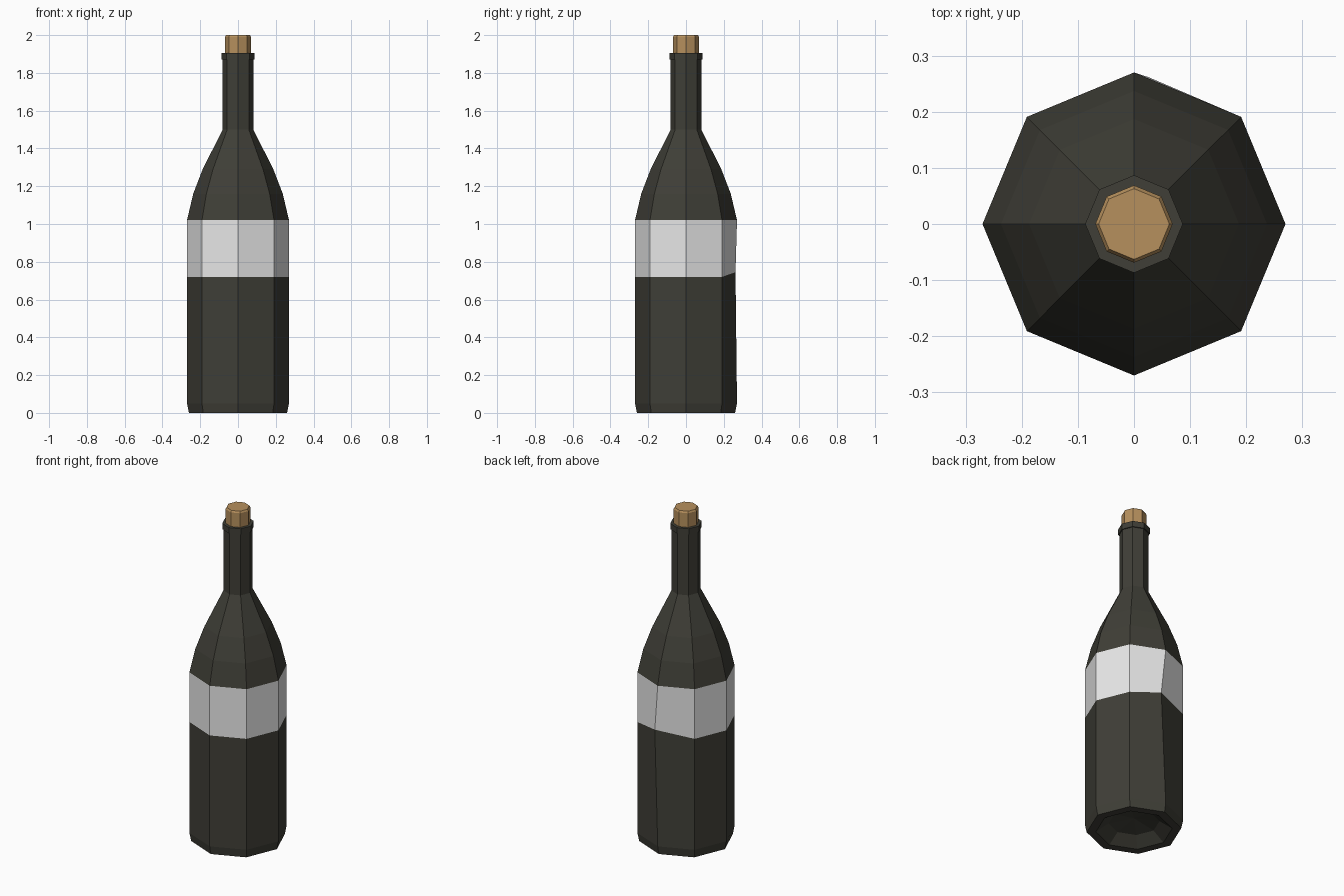
import bpy, bmesh, math
from mathutils import Vector

if "Cube" in bpy.data.objects:
    bpy.data.objects.remove(bpy.data.objects["Cube"])

SIDES = 8


def material(name, rgb):
    m = bpy.data.materials.new(name)
    m.diffuse_color = (*rgb, 1)
    m.use_nodes = True
    m.node_tree.nodes["Principled BSDF"].inputs["Base Color"].default_value = m.diffuse_color
    return m


glass = material("dark_glass", (0.050, 0.049, 0.038))
paper = material("label_paper", (0.80, 0.80, 0.80))
cork_mat = material("cork_tan", (0.47, 0.28, 0.11))


def lathe(name, profile, mats):
    """Spin (radius, z) points into eight flat sides; radius 0 makes a tip."""
    bm = bmesh.new()
    rings = []
    for r, z in profile:
        if r == 0:
            rings.append([bm.verts.new((0, 0, z))] * SIDES)
        else:
            rings.append([bm.verts.new((r * math.cos(i * math.tau / SIDES),
                                        r * math.sin(i * math.tau / SIDES), z))
                          for i in range(SIDES)])
    for a, b in zip(rings, rings[1:]):
        for i in range(SIDES):
            j = (i + 1) % SIDES
            bm.faces.new(list(dict.fromkeys((a[i], a[j], b[j], b[i]))))
    bmesh.ops.recalc_face_normals(bm, faces=bm.faces)
    me = bpy.data.meshes.new(name)
    bm.to_mesh(me)
    bm.free()
    for m in mats:
        me.materials.append(m)
    ob = bpy.data.objects.new(name, me)
    bpy.context.collection.objects.link(ob)
    return ob


# Bottle: hollow base, body, label band, shoulder, neck and lip
bottle = lathe("bottle", [
    (0, 0.075), (0.14, 0.05), (0.21, 0.0), (0.26, 0.0), (0.27, 0.05),
    (0.27, 0.72), (0.27, 1.02), (0.237, 1.16), (0.187, 1.29), (0.081, 1.50),
    (0.081, 1.87), (0.087, 1.87), (0.087, 1.905), (0, 1.905)], [glass, paper])

# Label band chosen by height
for f in bottle.data.polygons:
    if 0.72 < f.center.z < 1.02:
        f.material_index = 1

# Slightly askew corner at the back of the label's lower edge
for v in bottle.data.vertices:
    if (v.co - Vector((0, 0.27, 0.72))).length < 0.01:
        v.co = (0.025, 0.262, 0.745)

# Cork with a small chamfer
lathe("cork", [(0, 1.89), (0.069, 1.89), (0.069, 1.99), (0.063, 2.0), (0, 2.0)],
      [cork_mat])
